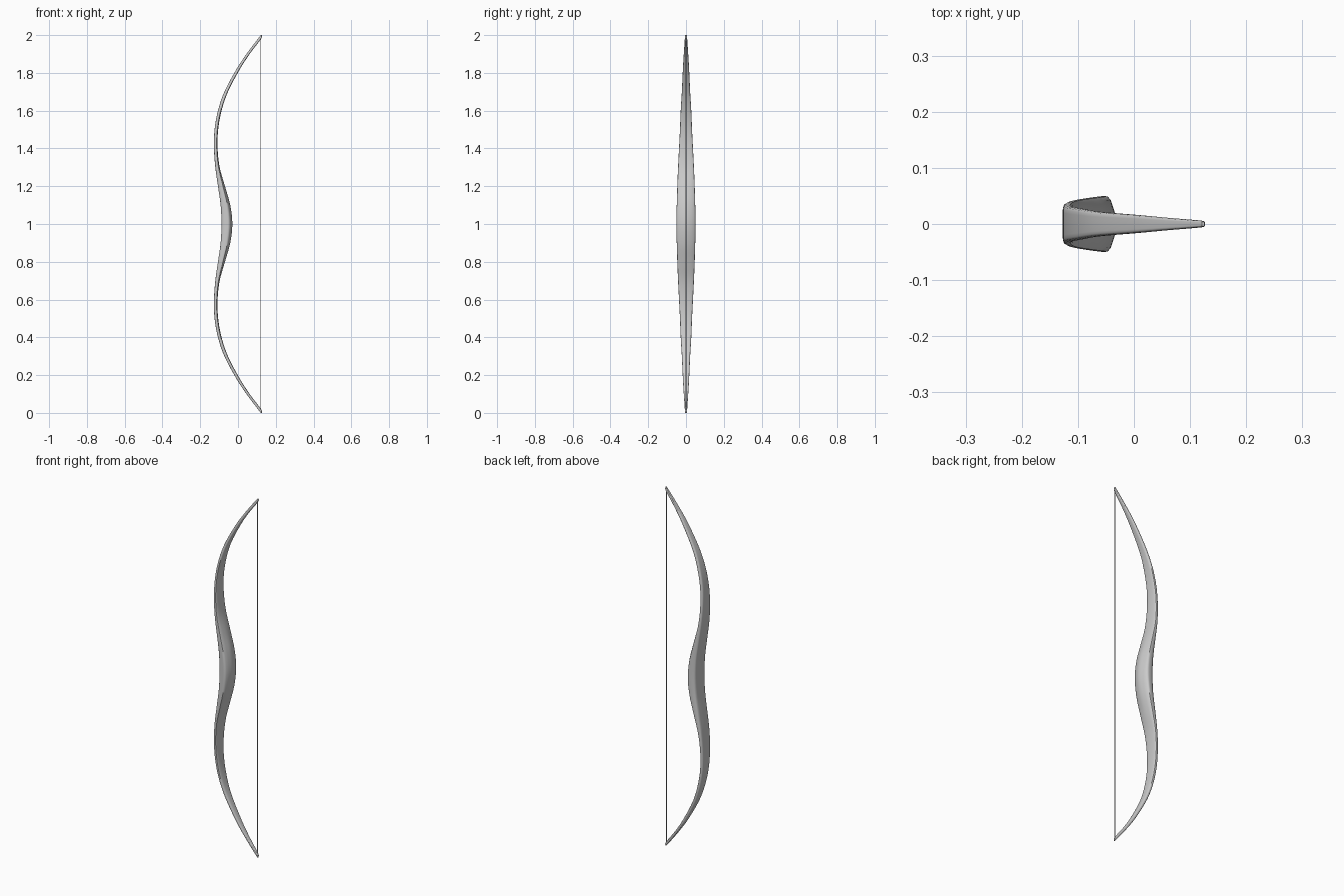
import bpy, bmesh

if "Cube" in bpy.data.objects:
    bpy.data.objects.remove(bpy.data.objects["Cube"])

# Upper half of the bow: z, front x, back x, half width, ridge (0 flat belly, 1 peaked grip)
KEYS = [
    (1.00, -0.087, -0.030, 0.050, 1.0),
    (1.10, -0.092, -0.041, 0.049, 1.0),
    (1.20, -0.106, -0.069, 0.046, 0.8),
    (1.30, -0.120, -0.097, 0.042, 0.5),
    (1.40, -0.127, -0.108, 0.037, 0.3),
    (1.50, -0.124, -0.105, 0.032, 0.2),
    (1.60, -0.106, -0.087, 0.028, 0.2),
    (1.70, -0.072, -0.053, 0.022, 0.2),
    (1.83, -0.002, 0.016, 0.016, 0.2),
    (1.91, 0.052, 0.069, 0.011, 0.2),
    (1.985, 0.109, 0.125, 0.006, 0.2),
    (2.00, 0.121, 0.126, 0.004, 0.2),
]
MIRRORED = [(2 - k[0],) + k[1:] for k in KEYS[:0:-1]]
ALL = MIRRORED + KEYS


def smooth_stations(keys, steps):
    """Hermite interpolation through unevenly spaced key stations."""
    n = len(keys)

    def slope(i, c):
        a, b = keys[max(i - 1, 0)], keys[min(i + 1, n - 1)]
        return (b[c] - a[c]) / (b[0] - a[0])

    out = []
    for i in range(n - 1):
        h = keys[i + 1][0] - keys[i][0]
        for s in range(steps):
            t = s / steps
            row = [keys[i][0] + h * t]
            for c in range(1, 5):
                row.append((2*t**3 - 3*t*t + 1) * keys[i][c] + (t**3 - 2*t*t + t) * h * slope(i, c)
                           + (3*t*t - 2*t**3) * keys[i + 1][c] + (t**3 - t*t) * h * slope(i + 1, c))
            out.append(row)
    out.append(list(keys[-1]))
    return out


def section(z, front, back, w, ridge):
    """Rounded slab, nearly flat in front and peaked behind at the grip."""
    half = [(0.0, 0.0), (0.0, 0.6), (0.03, 0.8), (0.12, 0.9), (0.35, 0.96),
            (0.58, 1.0), (0.70, 0.98), (0.80, 0.86), (0.89, 0.55), (0.96, 0.28), (1.0, 0.0)]
    flat = [(0.0, 0.0), (0.0, 0.6), (0.03, 0.8), (0.12, 0.92), (0.3, 0.98),
            (0.55, 1.0), (0.78, 0.97), (0.9, 0.88), (0.97, 0.65), (1.0, 0.4), (1.0, 0.0)]
    pts = [tuple(f + (p - f) * ridge for p, f in zip(a, b)) for a, b in zip(half, flat)]
    loop = pts + [(d, -y) for d, y in pts[-2:0:-1]]
    return [(front + d * (back - front), y * w, z) for d, y in loop]


# Bow body lofted from tip to tip
bm = bmesh.new()
rings = [[bm.verts.new(p) for p in section(*s)] for s in smooth_stations(ALL, 5)]
for a, b in zip(rings, rings[1:]):
    for i in range(len(a)):
        j = (i + 1) % len(a)
        bm.faces.new((a[i], a[j], b[j], b[i]))
bm.faces.new(rings[0])
bm.faces.new(rings[-1])
bmesh.ops.recalc_face_normals(bm, faces=bm.faces)
mesh = bpy.data.meshes.new("bow_body")
bm.to_mesh(mesh)
bm.free()
body = bpy.data.objects.new("bow_body", mesh)
bpy.context.collection.objects.link(body)
bpy.context.view_layer.objects.active = body
body.select_set(True)
bpy.ops.object.shade_smooth_by_angle(angle=0.7)

# Bowstring
bpy.ops.mesh.primitive_cylinder_add(vertices=8, radius=0.002, depth=1.985, location=(0.121, 0, 1))
string = bpy.context.object
string.name = "bowstring"
bpy.ops.object.shade_smooth_by_angle(angle=0.9)
